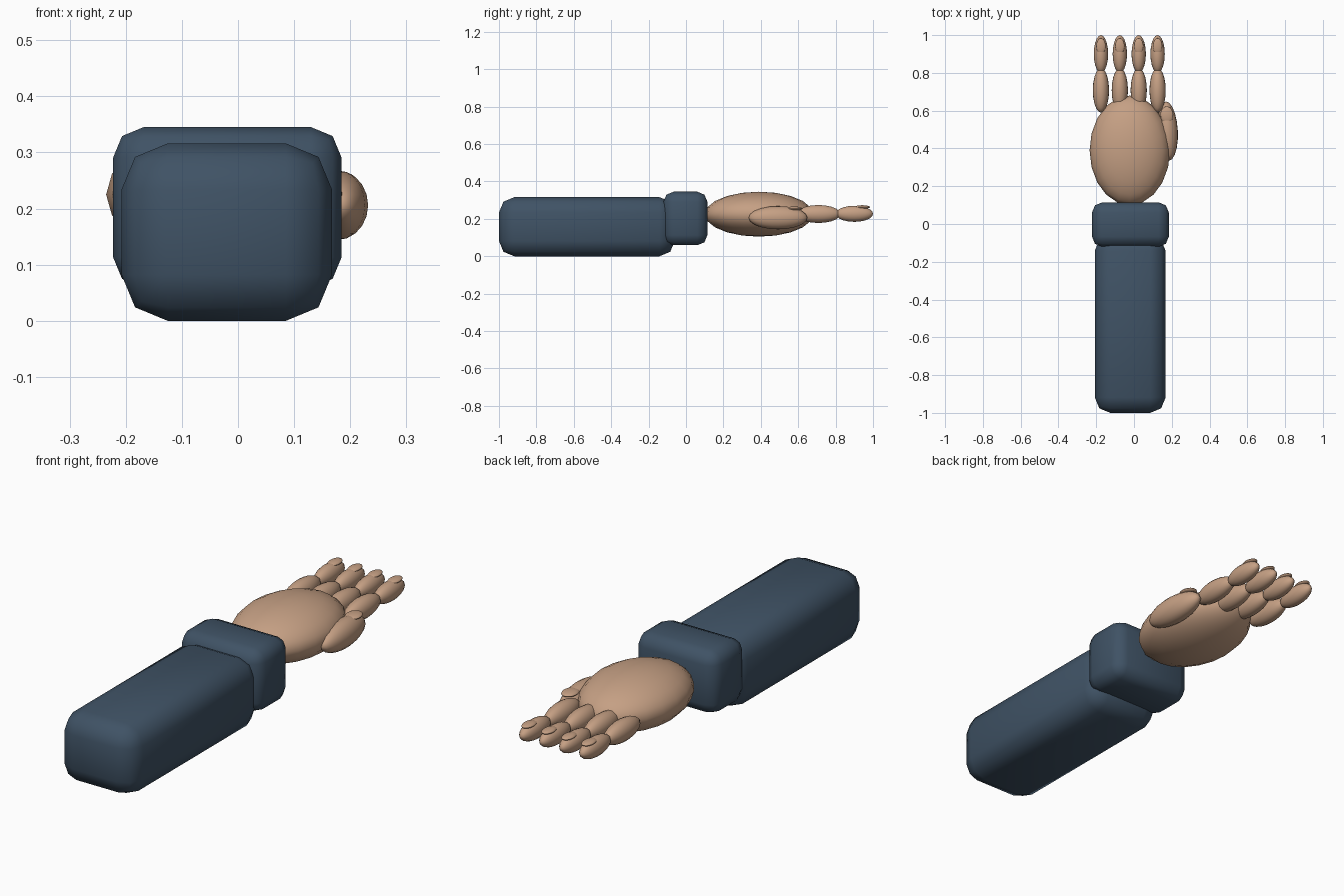
import bpy
from math import radians

cube = bpy.data.objects.get("Cube")
if cube:
    bpy.data.objects.remove(cube, do_unlink=True)


def material(name, color):
    mat = bpy.data.materials.new(name)
    mat.use_nodes = True
    mat.diffuse_color = color
    node = next(n for n in mat.node_tree.nodes if n.type == 'BSDF_PRINCIPLED')
    node.inputs["Base Color"].default_value = color
    return mat


skin = material("skin", (0.56, 0.35, 0.23, 1))
cloth = material("blue_cloth", (0.05, 0.085, 0.13, 1))


def rounded_box(name, center, size, bevel):
    bpy.ops.mesh.primitive_cube_add(size=1, location=center)
    obj = bpy.context.object
    obj.name = name
    obj.scale = size
    bpy.ops.object.transform_apply(location=False, rotation=False, scale=True)
    mod = obj.modifiers.new("rounding", 'BEVEL')
    mod.width = bevel
    mod.segments = 2
    obj.data.materials.append(cloth)
    bpy.ops.object.shade_smooth()
    return obj


def ellipsoid(name, center, radii, tilt=(0, 0, 0)):
    bpy.ops.mesh.primitive_uv_sphere_add(segments=20, ring_count=10, radius=1,
                                         location=center, rotation=[radians(a) for a in tilt])
    obj = bpy.context.object
    obj.name = name
    obj.scale = radii
    obj.data.materials.append(skin)
    bpy.ops.object.shade_smooth()
    return obj


# Sleeve and cuff
rounded_box("sleeve", (-0.02, -0.53, 0.158), (0.375, 0.94, 0.316), 0.082)
rounded_box("cuff", (-0.019, -0.003, 0.202), (0.407, 0.235, 0.286), 0.054)

# Palm and thumb
ellipsoid("palm", (-0.022, 0.39, 0.225), (0.213, 0.29, 0.12))
ellipsoid("thumb", (0.177, 0.492, 0.206), (0.055, 0.157, 0.062), (0, 0, 3))
ellipsoid("thumb_nail", (0.174, 0.578, 0.255), (0.034, 0.045, 0.011), (0, 0, 3))

# Four fingers, each with two joints and a nail
for i, label in enumerate(("little", "ring", "middle", "index")):
    x = -0.175 + 0.1 * i
    ellipsoid(label + "_finger_base", (x, 0.708, 0.226), (0.043, 0.118, 0.048))
    ellipsoid(label + "_finger_tip", (x, 0.9, 0.227), (0.038, 0.1, 0.043))
    ellipsoid(label + "_nail", (x, 0.942, 0.263), (0.025, 0.042, 0.01))
